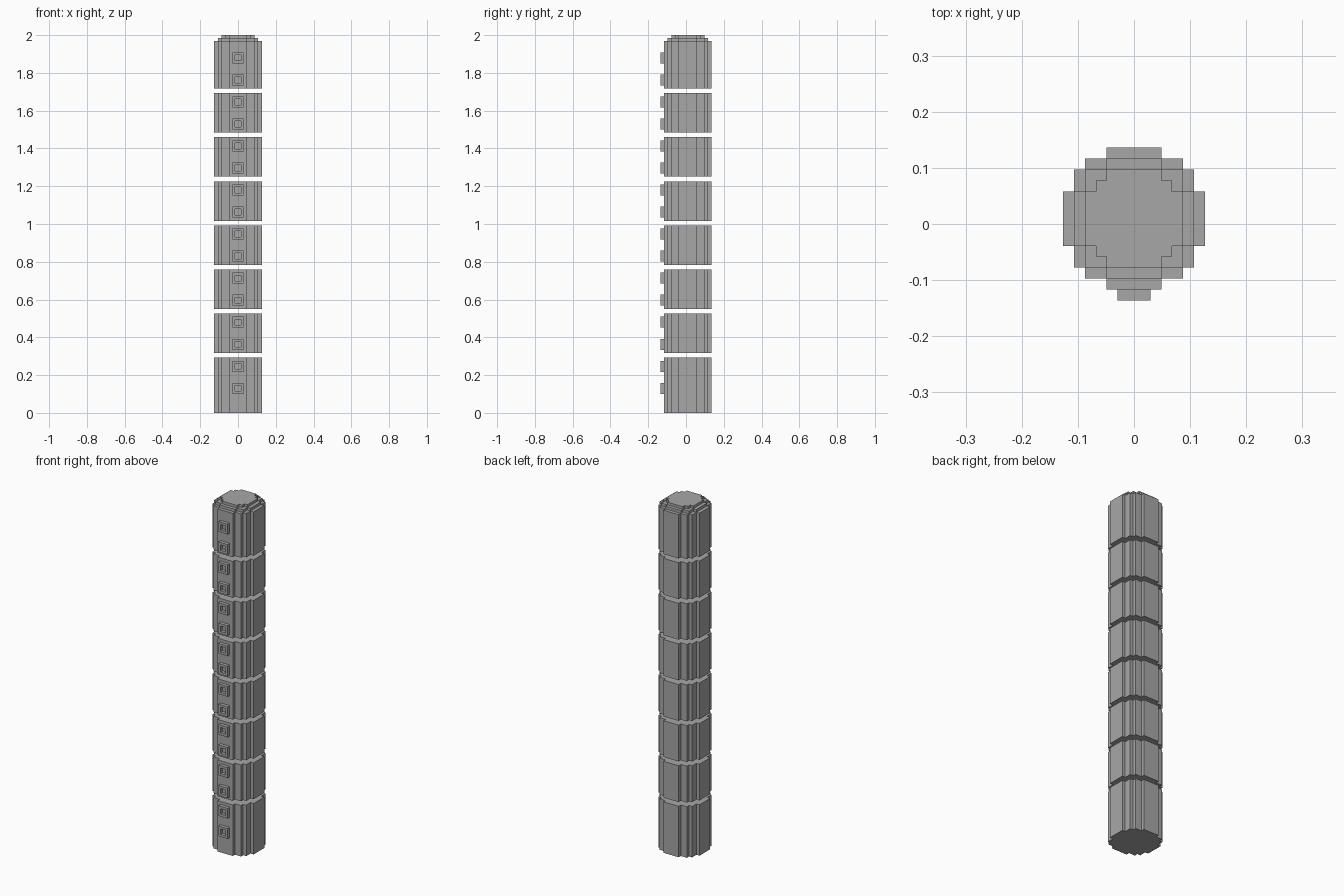
import bpy
import bmesh

if "Cube" in bpy.data.objects:
    bpy.data.objects.remove(bpy.data.objects["Cube"])

U = 0.01944           # step size of the blocky outline
CY = 0.5 * U          # body is shifted back so the studs balance it

grey = bpy.data.materials.new("grey")
grey.diffuse_color = (0.39, 0.39, 0.39, 1)
grey.use_nodes = True
grey.node_tree.nodes["Principled BSDF"].inputs["Base Color"].default_value = grey.diffuse_color


def finish(bm, name):
    bmesh.ops.recalc_face_normals(bm, faces=bm.faces)
    mesh = bpy.data.meshes.new(name)
    bm.to_mesh(mesh)
    bm.free()
    mesh.materials.append(grey)
    obj = bpy.data.objects.new(name, mesh)
    bpy.context.collection.objects.link(obj)
    return obj


def stepped_outline(corners):
    """Mirror the outer corners of one quarter into a closed stair-step outline."""
    quarter = []
    for i, (x, y) in enumerate(corners):
        quarter.append((x, y))
        if i + 1 < len(corners):
            quarter.append((corners[i + 1][0], y))
    half = quarter + [(-x, y) for x, y in reversed(quarter)]
    return half + [(-x, -y) for x, y in half]


def prism(name, corners, z0, z1):
    bm = bmesh.new()
    verts = [bm.verts.new((x * U, y * U + CY, z0)) for x, y in stepped_outline(corners)]
    base = bm.faces.new(verts)
    top = bmesh.ops.extrude_face_region(bm, geom=[base], use_keep_orig=True)["geom"]
    bmesh.ops.translate(bm, vec=(0, 0, z1 - z0),
                        verts=[g for g in top if isinstance(g, bmesh.types.BMVert)])
    return finish(bm, name)


# Stacked column segments with open gaps between them
BODY = [(6.5, 2.5), (5.5, 4.5), (4.5, 5.5), (2.5, 6.5)]
PITCH = 0.2333
for i in range(8):
    z0 = 0 if i == 0 else 0.084 + i * PITCH
    z1 = 1.969 if i == 7 else 0.293 + i * PITCH
    prism(f"column_segment_{i + 1}", BODY, z0, z1)

# Stepped cap
prism("cap_lower_step", [(5.5, 2.5), (4.5, 4.5), (2.5, 5.5)], 1.969, 1.985)
prism("cap_upper_step", [(4.5, 2.5), (3.5, 3.5), (2.5, 4.5)], 1.985, 2.0)

# Square studs with a recessed centre down the front
for i in range(16):
    bm = bmesh.new()
    bmesh.ops.create_cube(bm, size=1)
    bmesh.ops.scale(bm, vec=(3 * U, U, 3 * U), verts=bm.verts)
    bm.normal_update()
    front = min(bm.faces, key=lambda f: f.calc_center_median().y)
    bmesh.ops.inset_region(bm, faces=[front], thickness=U)
    hole = bmesh.ops.extrude_face_region(bm, geom=[front])["geom"]
    bmesh.ops.translate(bm, vec=(0, 0.95 * U, 0),
                        verts=[g for g in hole if isinstance(g, bmesh.types.BMVert)])
    if front.is_valid:
        bm.faces.remove(front)
    stud = finish(bm, f"front_stud_{i + 1}")
    stud.location = (0, CY - 7 * U, 0.13 + i * PITCH / 2)
